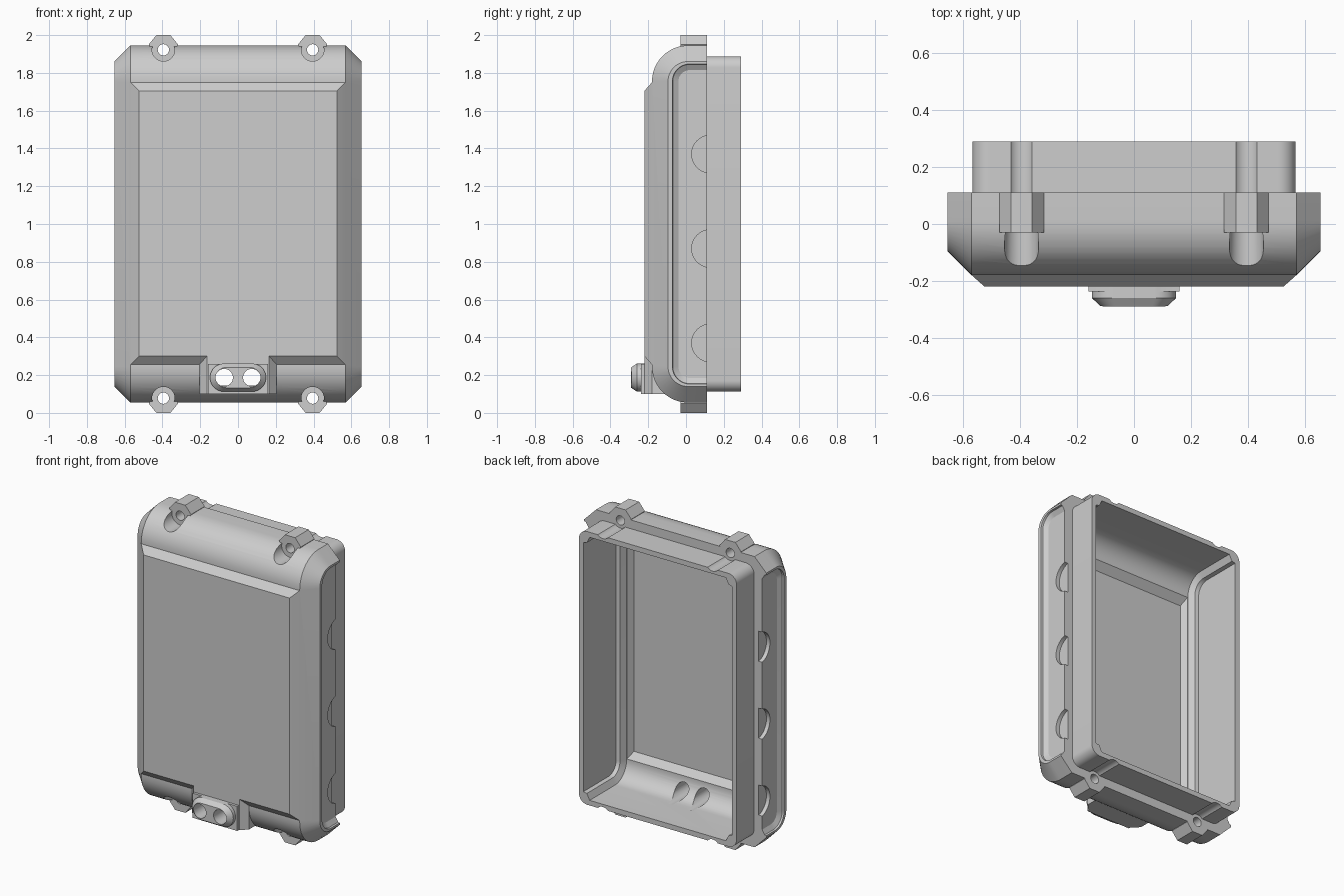
import bpy, bmesh
from math import sin, cos, pi, radians

if "Cube" in bpy.data.objects:
    bpy.data.objects.remove(bpy.data.objects["Cube"])

grey = bpy.data.materials.new("case_grey")
grey.use_nodes = True
COLOUR = (0.61, 0.61, 0.61, 1)
grey.diffuse_color = COLOUR
grey.node_tree.nodes["Principled BSDF"].inputs["Base Color"].default_value = COLOUR

MID = 1.0  # height of the middle of the case


def loft(name, sections):
    """Solid through matching loops of points, capped at both ends."""
    bm = bmesh.new()
    loops = [[bm.verts.new(p) for p in s] for s in sections]
    n = len(loops[0])
    for a, b in zip(loops, loops[1:]):
        for i in range(n):
            j = (i + 1) % n
            bm.faces.new((a[i], a[j], b[j], b[i]))
    bm.faces.new(loops[0])
    bm.faces.new(loops[-1][::-1])
    bmesh.ops.recalc_face_normals(bm, faces=bm.faces)
    mesh = bpy.data.meshes.new(name)
    bm.to_mesh(mesh)
    bm.free()
    mesh.materials.append(grey)
    obj = bpy.data.objects.new(name, mesh)
    bpy.context.collection.objects.link(obj)
    return obj


def combine(obj, other, operation, keep=False):
    mod = obj.modifiers.new("combine", 'BOOLEAN')
    mod.operation = operation
    mod.solver = 'EXACT'
    mod.object = other
    bpy.context.view_layer.objects.active = obj
    bpy.ops.object.modifier_apply(modifier=mod.name)
    if not keep:
        bpy.data.objects.remove(other)


def side_loop(x, front, back, half, r, steps=12):
    """Side outline at x: round front corners, square back corners."""
    pts = [(x, back, MID - half)]
    for start, cz in ((-pi / 2, MID - half + r), (-pi, MID + half - r)):
        for i in range(steps + 1):
            a = start - i * pi / 2 / steps
            pts.append((x, front + r + r * cos(a), cz + r * sin(a)))
    return pts + [(x, back, MID + half)]


def round_rect(y, hx, hz, r, cz=MID, steps=10):
    """Rounded rectangle facing the front at depth y."""
    pts = []
    for q, (sx, sz) in enumerate(((1, 1), (-1, 1), (-1, -1), (1, -1))):
        for i in range(steps + 1):
            a = (q + i / steps) * pi / 2
            pts.append((sx * (hx - r) + r * cos(a), y, cz + sz * (hz - r) + r * sin(a)))
    return pts


def rect(y, hx, z0, z1):
    return [(-hx, y, z0), (hx, y, z0), (hx, y, z1), (-hx, y, z1)]


def rod_y(name, x, z, r, y0, y1):
    ring = [(r * cos(i * pi / 16), r * sin(i * pi / 16)) for i in range(32)]
    return loft(name, [[(x + u, y, z + v) for u, v in ring] for y in (y0, y1)])


def rod_x(name, y, z, r, x0, x1):
    ring = [(r * cos(i * pi / 20), r * sin(i * pi / 20)) for i in range(40)]
    return loft(name, [[(x, y + u, z + v) for u, v in ring] for x in (x0, x1)])


def shell_solid(name, sections, front, back, half, r):
    """Mirrored loft along x from (x, inset) pairs."""
    pairs = [(-x, d) for x, d in sections] + [(x, d) for x, d in reversed(sections)]
    return loft(name, [side_loop(x, front + d, back, half - d, r - d) for x, d in pairs])


# Outer shell with chamfered sides
case = shell_solid("case_shell", [(0.655, 0.085), (0.57, 0)], -0.18, 0.11, 0.945, 0.19)

# Raised front panel
combine(case, loft("front_panel", [rect(-0.15, 0.57, MID - 0.745, MID + 0.75),
                                   rect(-0.18, 0.57, MID - 0.745, MID + 0.75),
                                   rect(-0.22, 0.525, MID - 0.70, MID + 0.705)]), 'UNION')

# Rear lip
combine(case, loft("rear_lip", [round_rect(y, 0.567, 0.888, 0.06) for y in (0, 0.29)]), 'UNION')

# Port mount with sloped sides
combine(case, loft("port_mount", [rect(-0.05, 0.205, 0.10, 0.32),
                                  rect(-0.18, 0.205, 0.10, 0.32),
                                  rect(-0.22, 0.165, 0.10, 0.32)]), 'UNION')

# Screw ears
EAR = ((0.037, 1.0), (0.078, 0.95), (0.055, 0.91))
SCREWS = [(sx * 0.395, sz) for sx in (-1, 1) for sz in (-1, 1)]
for sx, sz in SCREWS:
    outline = [(sx + u, v) for u, v in EAR] + [(sx - u, v) for u, v in reversed(EAR)]
    ear = loft("screw_ear", [[(u, y, MID + sz * v) for u, v in outline] for y in (-0.03, 0.11)])
    combine(case, ear, 'UNION')

# Hollow interior with stepped corners and a shallow pocket behind the front panel
combine(case, shell_solid("cavity", [(0.535, 0.045), (0.51, 0.04), (0.49, 0)],
                          -0.09, 0.4, 0.855, 0.12), 'DIFFERENCE')
combine(case, loft("panel_cavity", [rect(-0.05, 0.488, 0.27, 1.728),
                                    rect(-0.09, 0.488, 0.27, 1.728),
                                    rect(-0.13, 0.465, 0.31, 1.68)]), 'DIFFERENCE')

# Side recesses, open to the back, with three finger scoops each
for s in (-1, 1):
    recess = loft("side_recess", [side_loop(s * x, f, 0.2, h, r) for x, f, h, r in (
        (0.70, -0.08, 0.855, 0.10), (0.643, -0.07, 0.845, 0.09), (0.625, -0.04, 0.815, 0.06))])
    combine(case, recess, 'DIFFERENCE')
    for z in (0.37, 0.87, 1.37):
        combine(case, rod_x("scoop", 0.13, z, 0.1, s * 0.60, s * 0.72), 'DIFFERENCE')

# Screw holes, head clearance in front and grooves along the lip
for sx, sz in SCREWS:
    z = MID + sz * 0.922
    for r, y0, y1 in ((0.06, -0.3, -0.03), (0.03, -0.2, 0.2), (0.05, 0.11, 0.4)):
        combine(case, rod_y("screw_cut", sx, z, r, y0, y1), 'DIFFERENCE')

# Cable port: base plate and stadium-shaped nozzle
port = loft("cable_port", [rect(y, 0.16, 0.10, 0.26) for y in (-0.20, -0.237)])
nozzle = loft("nozzle", [round_rect(y, hx, hz, hz - 0.001, 0.187) for y, hx, hz in (
    (-0.21, 0.148, 0.074), (-0.26, 0.148, 0.074), (-0.29, 0.116, 0.054))])
combine(port, nozzle, 'UNION')
for x in (-0.073, 0.073):
    hole = rod_y("port_hole", x, 0.187, 0.046, -0.4, 0.06)
    combine(case, hole, 'DIFFERENCE', keep=True)
    combine(port, hole, 'DIFFERENCE')

# Smooth shading with crisp edges
for obj in bpy.context.view_layer.objects:
    obj.select_set(obj in (case, port))
bpy.context.view_layer.objects.active = case
bpy.ops.object.shade_smooth_by_angle(angle=radians(25))
